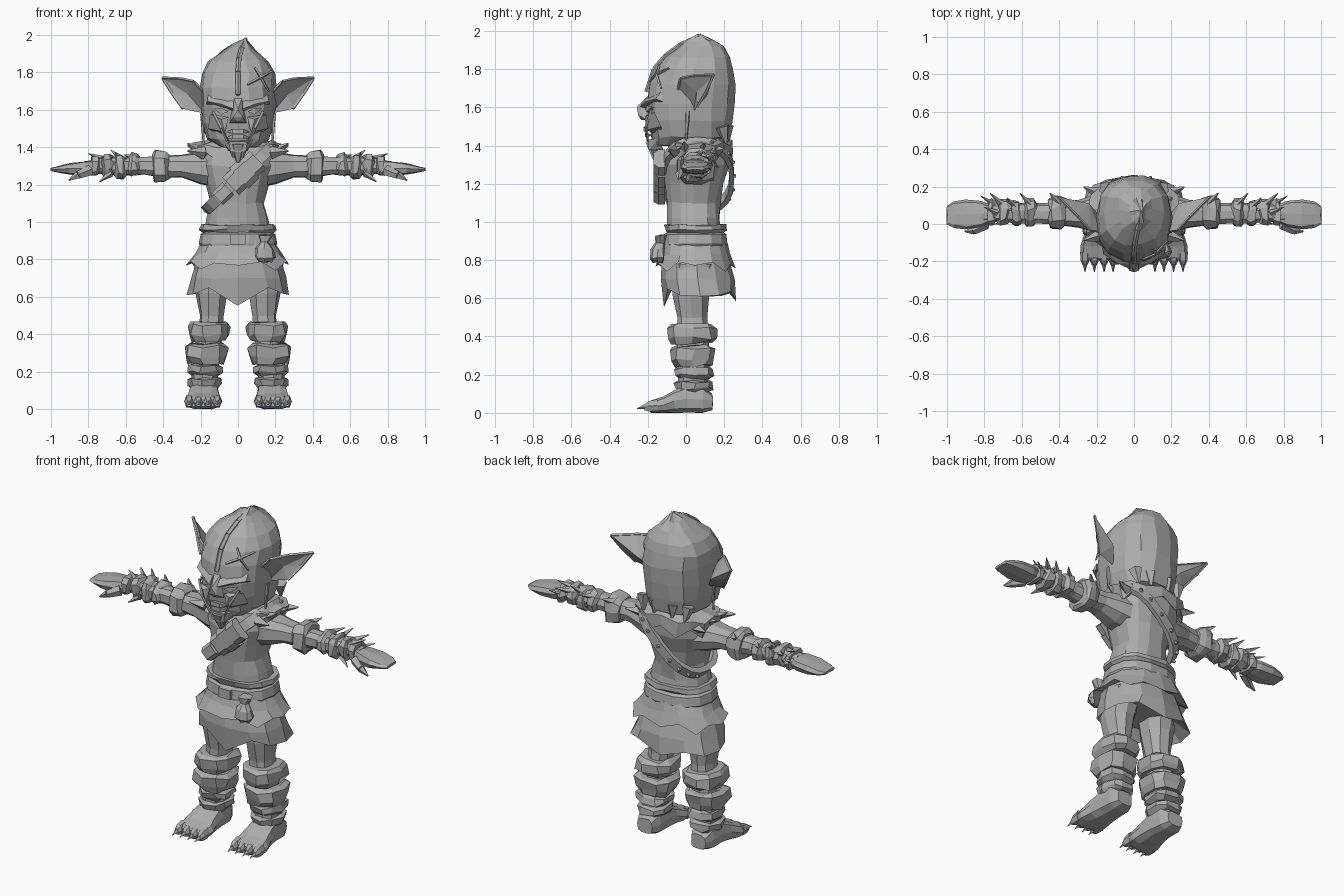
import bpy, bmesh, math, random
from mathutils import Vector

random.seed(4)
grey = bpy.data.materials.new("stone_grey")
grey.diffuse_color = (0.42, 0.42, 0.42, 1)


def finish(name, bm, mirror=False):
    bmesh.ops.recalc_face_normals(bm, faces=bm.faces[:])
    me = bpy.data.meshes.new(name)
    bm.to_mesh(me)
    bm.free()
    me.materials.append(grey)
    ob = bpy.data.objects.new(name, me)
    bpy.context.collection.objects.link(ob)
    if mirror:
        ob.modifiers.new("mirror", 'MIRROR').use_mirror_merge = False
    return ob


def loft(name, rings, n=10, axis='z', p=2.4, jit=0.0, mirror=False):
    """Skin rings given as (t, u0, u1, v0, v1[, jag]) along one axis."""
    bm = bmesh.new()
    loops = []
    for t, u0, u1, v0, v1, *jag in rings:
        loop = []
        for i in range(n):
            a = 2 * math.pi * i / n
            c, s = math.cos(a), math.sin(a)
            u = (u0 + u1) / 2 + (u1 - u0) / 2 * math.copysign(abs(c) ** (2 / p), c)
            v = (v0 + v1) / 2 + (v1 - v0) / 2 * math.copysign(abs(s) ** (2 / p), s)
            w = t + (jag[0][i % len(jag[0])] if jag else 0)
            u, v, w = (k + random.uniform(-jit, jit) for k in (u, v, w))
            co = {'z': (u, v, w), 'x': (w, u, v), 'y': (u, w, v)}[axis]
            loop.append(bm.verts.new(co))
        loops.append(loop)
    for a, b in zip(loops, loops[1:]):
        for i in range(n):
            j = (i + 1) % n
            bm.faces.new((a[i], a[j], b[j], b[i]))
    bm.faces.new(loops[0])
    bm.faces.new(loops[-1])
    return finish(name, bm, mirror)


def cuff(name, t0, t1, u0, u1, v0, v1, axis='z', jit=0.01):
    """Bulging ragged wrap between two positions."""
    d, h = 0.022, (t1 - t0) * 0.3
    small = (u0 + d, u1 - d, v0 + d, v1 - d)
    big = (u0, u1, v0, v1)
    loft(name, [(t0, *small), (t0 + h, *big), (t1 - h * 0.5, *big), (t1, *small)],
         9, axis, 2.6, jit, True)


def hull(name, pts, mirror=False):
    bm = bmesh.new()
    for q in pts:
        bm.verts.new(q)
    res = bmesh.ops.convex_hull(bm, input=bm.verts[:])
    junk = set(res["geom_interior"]) | set(res["geom_unused"])
    bmesh.ops.delete(bm, geom=[g for g in junk if isinstance(g, bmesh.types.BMVert)],
                     context='VERTS')
    return finish(name, bm, mirror)


def rods(name, items, mirror=False, sides=5):
    """Tapered rods (start, end, start radius, end radius)."""
    bm = bmesh.new()
    for a, b, r1, r2 in items:
        a, b = Vector(a), Vector(b)
        m = (b - a).to_track_quat('Z', 'Y').to_matrix().to_4x4()
        m.translation = (a + b) / 2
        bmesh.ops.create_cone(bm, cap_ends=True, segments=sides, radius1=r1,
                              radius2=r2, depth=(b - a).length, matrix=m)
    return finish(name, bm, mirror)


# head with its pointed, slightly bent crown
loft("head", [(1.40, -.10, .10, -.17, .08), (1.445, -.165, .165, -.185, .235),
              (1.53, -.19, .19, -.20, .25), (1.62, -.198, .198, -.212, .255),
              (1.72, -.202, .202, -.197, .26), (1.80, -.195, .195, -.16, .25),
              (1.86, -.16, .16, -.115, .235), (1.915, -.085, .095, -.045, .20),
              (1.95, -.02, .065, 0, .14), (1.98, .036, .044, .06, .08)], 14, jit=.006)
loft("neck", [(1.32, -.11, .11, -.07, .17), (1.48, -.09, .09, -.06, .15)], 8)

# crest ridge down the forehead
crest = [(0, -.205, 1.68), (0, -.165, 1.80), (.005, -.105, 1.87), (.02, -.03, 1.925), (.04, .07, 1.97)]
rods("crest", [(a, b, .014, .014) for a, b in zip(crest, crest[1:])])

# ears: cupped front and a bulging back
rim = [(.18, .04, 1.58), (.18, -.04, 1.69), (.235, -.03, 1.75), (.30, .04, 1.765),
       (.405, .145, 1.77), (.355, .11, 1.69), (.295, .06, 1.605)]
bm = bmesh.new()
vs = [bm.verts.new(q) for q in rim]
for tip in ((.265, .055, 1.68), (.24, .11, 1.66)):
    c = bm.verts.new(tip)
    for i in range(len(vs)):
        bm.faces.new((vs[i], vs[(i + 1) % len(vs)], c))
finish("ear", bm, True)
rods("ear_rim", [(a, b, .008, .008) for a, b in zip(rim[1:], rim[2:])], True, 4)

# face
hull("nose", [(-.045, -.2, 1.53), (.045, -.2, 1.53), (-.02, -.2, 1.66), (.02, -.2, 1.66),
              (-.025, -.25, 1.56), (.025, -.25, 1.56), (0, -.258, 1.60), (0, -.235, 1.535)])
hull("brow", [(.025, -.2, 1.59), (.025, -.24, 1.605), (.025, -.21, 1.645), (.17, -.12, 1.63),
              (.165, -.16, 1.645), (.16, -.13, 1.68), (.09, -.21, 1.63)], True)
hull("eye", [(.05, -.212, 1.59), (.09, -.207, 1.61), (.13, -.18, 1.605), (.09, -.207, 1.575),
             (.09, -.16, 1.59)], True)
hull("cheek", [(.05, -.205, 1.56), (.15, -.165, 1.575), (.16, -.13, 1.50), (.07, -.21, 1.48),
               (.09, -.215, 1.55), (.08, -.12, 1.45)], True)
for z, y in ((1.485, -.222), (1.455, -.215)):
    hull("lip", [(sx * x, yy, z + dz) for sx in (-1, 1) for x, yy, dz in
                 ((.065, -.185, -.005), (.03, y, .012), (.03, y, -.012), (.03, -.17, 0))])
hull("chin", [(-.09, -.14, 1.44), (.09, -.14, 1.44), (-.05, -.2, 1.43), (.05, -.2, 1.43),
              (-.05, -.12, 1.38), (.05, -.12, 1.38), (-.04, -.195, 1.375), (.04, -.195, 1.375)])
rods("goatee", [((0, -.175, 1.42), (0, -.16, 1.32), .045, .012),
                ((.035, -.175, 1.42), (.025, -.165, 1.345), .025, .006),
                ((-.035, -.175, 1.42), (-.025, -.165, 1.345), .025, .006)])
rods("cheek_cord", [((.135, -.18, 1.59), (.09, -.21, 1.50), .008, .008),
                    ((.09, -.21, 1.50), (.05, -.2, 1.42), .008, .006)], True, 4)
rods("hair_strand", [((.19, .01, 1.58), (.185, .0, 1.42), .014, .005),
                     ((.15, .19, 1.5), (.14, .21, 1.41), .04, .008),
                     ((.06, .21, 1.5), (.06, .22, 1.42), .04, .008)], True)
rods("scar", [((.05, -.19, 1.735), (.115, -.162, 1.77), .007, .009),
              ((.115, -.162, 1.77), (.18, -.09, 1.805), .009, .006),
              ((.09, -.14, 1.825), (.125, -.155, 1.77), .006, .009),
              ((.125, -.155, 1.77), (.165, -.13, 1.70), .009, .005)], sides=4)

# torso
loft("torso", [(.93, -.18, .18, -.10, .19), (1.02, -.165, .165, -.10, .18),
               (1.10, -.142, .142, -.10, .18), (1.20, -.17, .17, -.115, .20),
               (1.30, -.205, .205, -.12, .23), (1.37, -.20, .20, -.10, .235),
               (1.42, -.13, .13, -.08, .20)], 14, jit=.005)
loft("fur_collar", [(1.44, -.12, .12, -.05, .20), (1.41, -.25, .25, -.09, .24, [.012, -.012]),
                    (1.34, -.225, .225, -.105, .245, [.025, -.025]), (1.37, -.18, .18, -.06, .2)],
     16, jit=.007)
rods("shoulder_tuft", [((.18, y, 1.37), (.27, y * 1.3 - .01, z), .035, .004)
                       for y, z in ((-.06, 1.38), (0, 1.42), (.08, 1.41), (.16, 1.38))], True, 4)

# diagonal strap looping over one shoulder and round the back
C, D = Vector((.012, .06, 1.24)), Vector((.185, 0, .178))
Y, N = Vector((0, .187, 0)), Vector((-.69, 0, .72))
bm = bmesh.new()
loops, studs = [], []
for i in range(20):
    a = 2 * math.pi * i / 20
    out = D * math.copysign(abs(math.cos(a)) ** .8, math.cos(a)) \
        + Y * math.copysign(abs(math.sin(a)) ** .8, math.sin(a))
    loops.append([bm.verts.new(C + out * k + N * w) for k, w in
                  ((.9, -.03), (1.03, -.03), (1.03, .03), (.9, .03))])
    if math.sin(a) > .1:
        studs.append((C + out, C + out * 1.08, .014, .008))
for i in range(20):
    for k in range(4):
        a, b = loops[i], loops[(i + 1) % 20]
        bm.faces.new((a[k], a[(k + 1) % 4], b[(k + 1) % 4], b[k]))
finish("strap", bm)
rods("strap_stud", studs)
for k, w, h in ((.38, .065, .035), (.12, .075, .04), (-.14, .065, .035), (-.5, .045, .04)):
    hull("strap_pouch", [C + D * k + D.normalized() * (sd * h) + N * (sn * w * f) + Vector((0, y, 0))
                         for sd in (-1, 1) for sn in (-1, 1) for y, f in ((-.17, 1), (-.205, 1), (-.23, .6))])

# belt and two ragged skirt tiers
loft("waistband", [(.945, -.185, .185, -.10, .20), (.96, -.205, .205, -.115, .215),
                   (.985, -.20, .20, -.115, .21), (.985, -.16, .16, -.08, .17)], 14, jit=.006)
loft("belt", [(.875, -.205, .205, -.12, .215), (.885, -.21, .21, -.122, .22),
              (.935, -.2, .2, -.118, .215), (.945, -.18, .18, -.1, .2)], 14)
hull("buckle", [(x, y, z) for x in (-.04, .04) for y in (-.10, -.135) for z in (.88, .935)])
loft("upper_skirt", [(.90, -.195, .195, -.11, .21), (.83, -.235, .235, -.125, .235),
                     (.765, -.28, .28, -.155, .255, [0, .03, -.02, .02]),
                     (.80, -.2, .2, -.1, .2)], 16, jit=.01)
loft("lower_skirt", [(.80, -.225, .225, -.12, .22), (.70, -.25, .25, -.13, .25),
                     (.61, -.28, .28, -.12, .26,
                      [0, .0, .02, -.03, .02, 0, 0, .0, .04, -.06, .04, 0]),
                     (.69, -.2, .2, -.07, .19)], 12, jit=.008)
loft("hip_pouch", [(.785, .11, .175, -.17, -.12), (.81, .09, .20, -.19, -.11),
                   (.86, .095, .19, -.185, -.11), (.89, .12, .165, -.165, -.11),
                   (.93, .105, .185, -.165, -.10)], 8, jit=.005)

# arms, wraps and mitten-like hands
loft("arm", [(.10, -.06, .18, 1.18, 1.38), (.20, -.05, .16, 1.20, 1.375), (.30, -.02, .13, 1.235, 1.36),
             (.40, -.01, .12, 1.235, 1.355), (.50, .0, .11, 1.25, 1.35), (.62, .0, .115, 1.25, 1.35),
             (.72, .01, .11, 1.255, 1.345), (.80, .01, .10, 1.26, 1.33)], 9, 'x', jit=.004, mirror=True)
cuff("elbow_wrap", .365, .455, -.025, .155, 1.21, 1.385, 'x')
for x0, x1, z0, z1 in ((.52, .585, 1.24, 1.365), (.60, .655, 1.225, 1.365),
                       (.665, .725, 1.24, 1.365), (.74, .785, 1.245, 1.35)):
    cuff("forearm_wrap", x0, x1, -.01, .13, z0, z1, 'x')
rods("wrap_spike", [((.55, .1, 1.34), (.61, .165, 1.36), .02, .002),
                    ((.63, .09, 1.34), (.68, .14, 1.385), .02, .002),
                    ((.70, .1, 1.33), (.77, .165, 1.36), .02, .002),
                    ((.73, .06, 1.34), (.80, .09, 1.365), .016, .002),
                    ((.74, .1, 1.3), (.82, .15, 1.325), .016, .002),
                    ((.68, .02, 1.26), (.74, .0, 1.215), .02, .003),
                    ((.40, .11, 1.35), (.45, .165, 1.375), .025, .003)], True, 4)
loft("hand", [(.765, .01, .10, 1.255, 1.33), (.82, -.015, .125, 1.25, 1.325), (.90, -.03, .13, 1.255, 1.315),
              (.965, -.02, .12, 1.262, 1.30), (1.0, .0, .10, 1.272, 1.288)],
     8, 'x', 3.2, .003, True)
rods("thumb", [((.79, .0, 1.275), (.855, -.035, 1.25), .03, .022),
               ((.855, -.035, 1.25), (.905, -.04, 1.222), .022, .004)], True)

# legs with stacked wraps
loft("leg", [(.78, .02, .24, -.07, .16), (.62, .055, .225, -.07, .12), (.50, .075, .205, -.045, .11),
             (.40, .08, .22, -.05, .12), (.25, .10, .25, -.04, .12), (.08, .11, .245, -.04, .12)],
     9, jit=.004, mirror=True)
for band in ((.365, .46, .042, .268, -.095, .165), (.245, .35, .052, .285, -.08, .155),
             (.18, .24, .08, .268, -.06, .145), (.11, .17, .09, .262, -.06, .145)):
    cuff("leg_wrap", *band)

# feet, toes and claws
loft("foot", [(.138, .13, .23, .015, .10), (.09, .105, .255, .0, .14), (.0, .10, .26, .0, .15),
              (-.06, .095, .27, .0, .12), (-.12, .085, .285, .0, .085), (-.18, .09, .285, .0, .065),
              (-.195, .10, .275, .01, .05)], 10, 'y', 3, .003, True)
for x in (.112, .16, .212, .262):
    loft("toe", [(-.15, x - .026, x + .026, .005, .075), (-.195, x - .024, x + .024, .005, .065),
                 (-.218, x - .014, x + .014, .012, .045)], 6, 'y', mirror=True)
    rods("toe_claw", [((x, -.205, .035), (x, -.257, .022), .015, .002)], True, 4)
